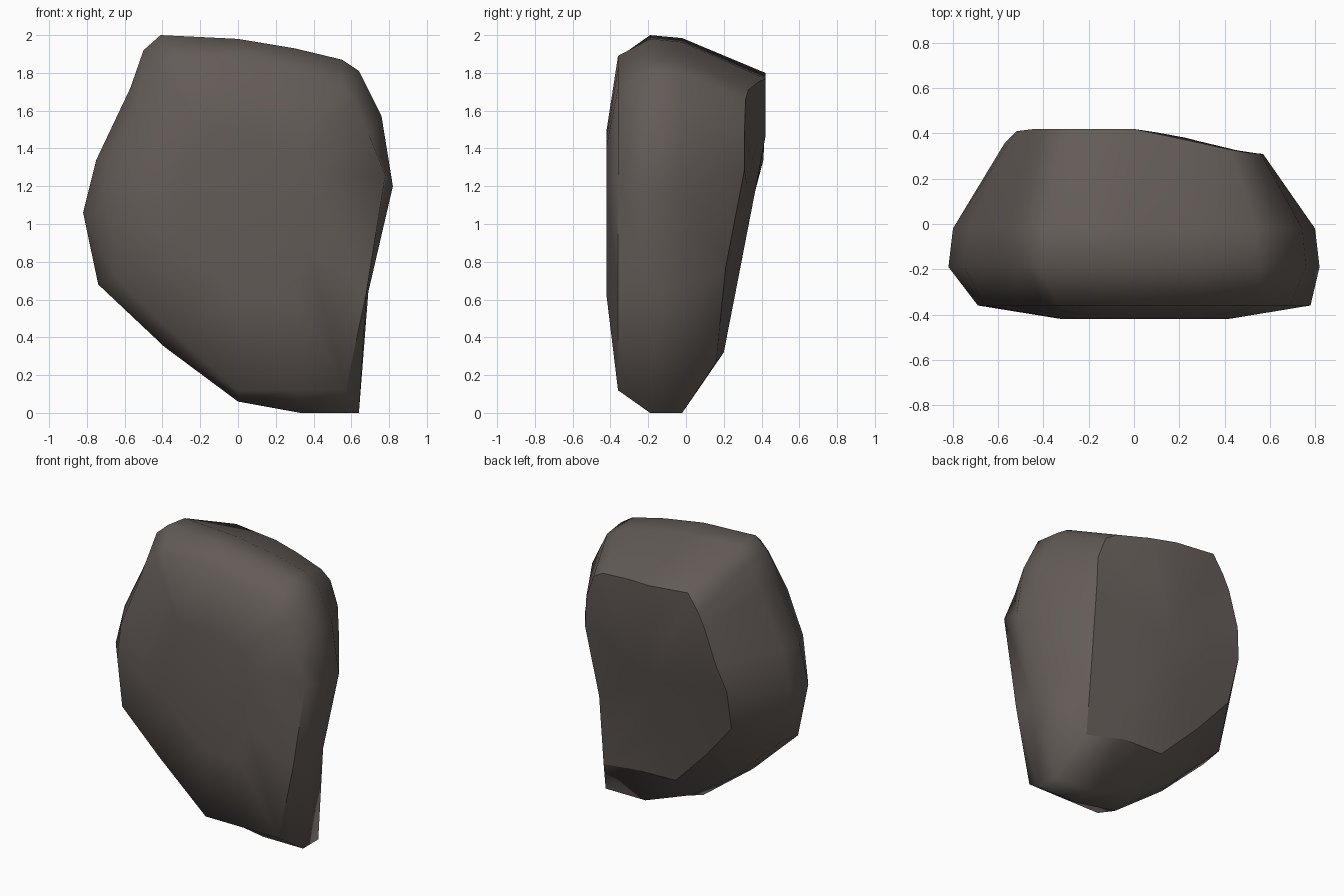
import bpy, bmesh

if "Cube" in bpy.data.objects:
    bpy.data.objects.remove(bpy.data.objects["Cube"])

# Stations run clockwise seen from the front, starting at the top left
FRONT = [(-.33, 1.88), (0, 1.89), (.3, 1.82), (.55, 1.72), (.61, 1.64), (.69, 1.48),
         (.78, 1.26), (.68, .64), (.57, .12), (.3, .12), (0, .12), (-.36, .44),
         (-.65, .72), (-.69, 1.06), (-.66, 1.3), (-.54, 1.59), (-.39, 1.82)]
GIRTH = [(-.41, 2), (0, 1.98), (.3, 1.93), (.55, 1.87), (.64, 1.81), (.76, 1.57),
         (.82, 1.2), (.69, .64), (.64, 0), (.33, 0), (0, .06), (-.39, .35),
         (-.74, .68), (-.82, 1.06), (-.75, 1.34), (-.57, 1.72), (-.5, 1.92)]
BACK = [(-.31, .42, 1.8), (0, .42, 1.77), (.19, .38, 1.75), (.42, .33, 1.71),
        (.5, .315, 1.66), (.56, .31, 1.5), (.57, .31, 1.29), (.53, .21, .77),
        (.53, .16, .27), (.26, .2, .32), (-.06, .2, .33), (-.33, .24, .6),
        (-.55, .28, .855), (-.57, .36, 1.15), (-.52, .41, 1.34), (-.44, .42, 1.58),
        (-.39, .42, 1.68)]


def back_y(x, z):
    """Leaning back face, falling away to the right."""
    return min(.42, .22 + .194 * (z - .42)) - .15 * max(0, x)


def inset(x, z, cx, cz, s):
    return cx + (x - cx) * s, cz + (z - cz) * s


# Rings from front to back
front_flat = [inset(x, z, .05, 1.11, .5) for x, z in FRONT]
back_flat = [inset(x, z, 0, 1.08, .55) for x, y, z in BACK]
shoulder = []
for (x, z), (bx, by, bz) in zip(GIRTH, BACK):
    t = .08 if z > .1 else .25 * (z > 0)
    shoulder.append((x + (bx - x) * t, -.02, z + (bz - z) * t))
rings = [[(x, -.42, z) for x, z in front_flat],
         [(x, -.36, z) for x, z in FRONT],
         [(x, -.19, z) for x, z in GIRTH],
         shoulder,
         BACK,
         [(x, back_y(x, z), z) for x, z in back_flat]]

# Skin the rings and close both ends
bm = bmesh.new()
loops = [[bm.verts.new(p) for p in ring] for ring in rings]
n = len(FRONT)
for a, b in zip(loops, loops[1:]):
    for i in range(n):
        j = (i + 1) % n
        bm.faces.new((a[i], a[j], b[j], b[i]))
bm.faces.new(loops[0])
pole = bm.verts.new((0, back_y(0, 1.08), 1.08))
for i in range(n):
    bm.faces.new((loops[-1][i], loops[-1][(i + 1) % n], pole))
bmesh.ops.recalc_face_normals(bm, faces=bm.faces)

# Smooth all over, with crisp edges round the back face and down the front right
for f in bm.faces:
    f.smooth = True
for ring, stations in ((4, range(n)), (1, (6, 7))):
    for i in stations:
        bm.edges.get((loops[ring][i], loops[ring][(i + 1) % n])).smooth = False
mesh = bpy.data.meshes.new("boulder")
bm.to_mesh(mesh)
bm.free()

# Boulder object with dark stone colour
rock = bpy.data.objects.new("boulder", mesh)
bpy.context.collection.objects.link(rock)
stone = bpy.data.materials.new("stone")
stone.diffuse_color = (.125, .106, .096, 1)
stone.use_nodes = True
stone.node_tree.nodes["Principled BSDF"].inputs["Base Color"].default_value = stone.diffuse_color
mesh.materials.append(stone)
